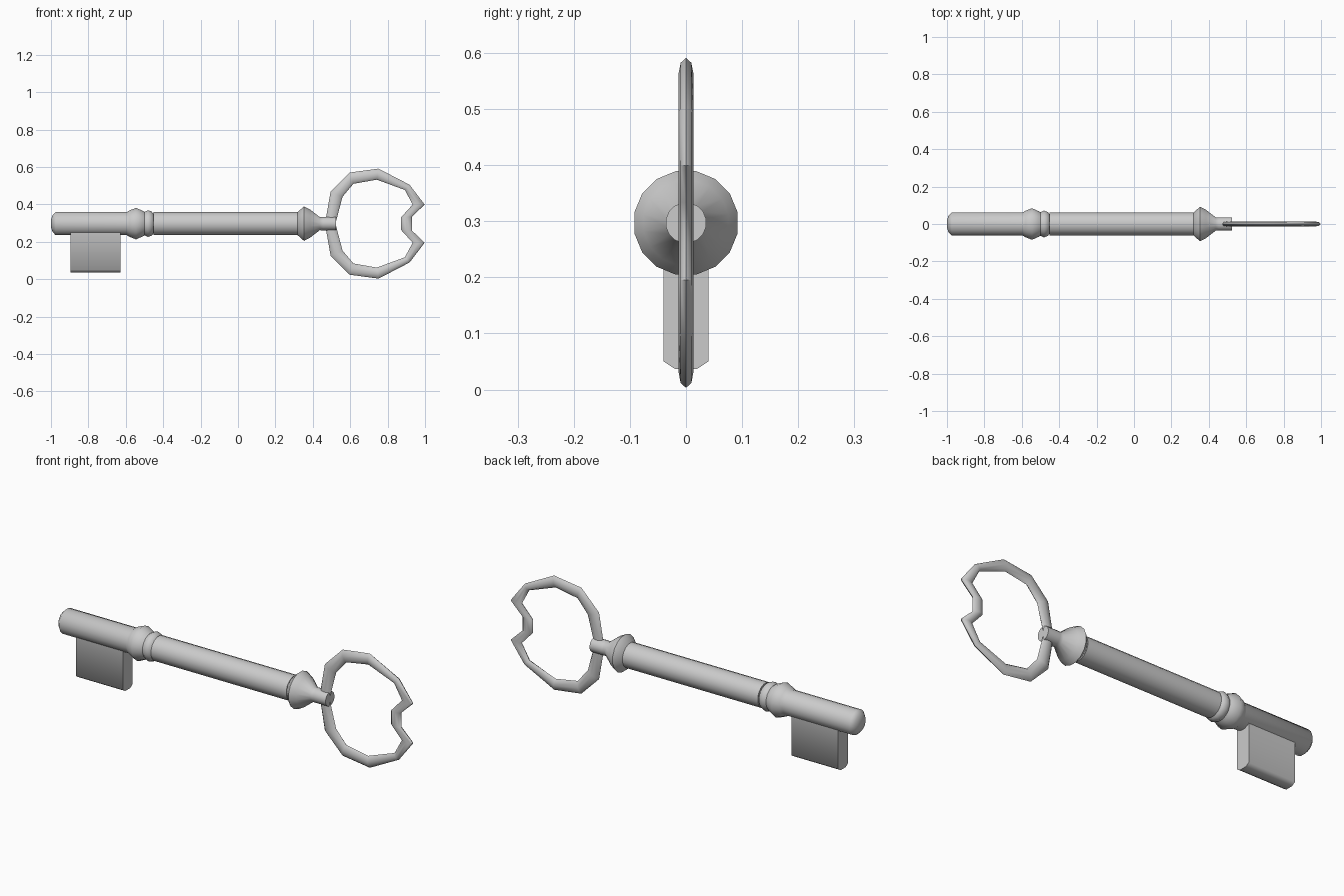
import bpy, bmesh
from math import cos, sin, pi

if "Cube" in bpy.data.objects:
    bpy.data.objects.remove(bpy.data.objects["Cube"])

ZC = 0.297  # height of the key's axis


def finish(name, bm, angle=50):
    bmesh.ops.recalc_face_normals(bm, faces=bm.faces)
    me = bpy.data.meshes.new(name)
    bm.to_mesh(me)
    bm.free()
    ob = bpy.data.objects.new(name, me)
    bpy.context.collection.objects.link(ob)
    bpy.ops.object.select_all(action='DESELECT')
    ob.select_set(True)
    bpy.context.view_layer.objects.active = ob
    bpy.ops.object.shade_smooth_by_angle(angle=angle * pi / 180)
    return ob


def bridge(bm, a, b):
    n = len(a)
    for i in range(n):
        j = (i + 1) % n
        bm.faces.new((a[i], a[j], b[j], b[i]))


def turned(name, profile, sides=16):
    """Closed solid of revolution about the x axis, from (x, radius) pairs."""
    bm = bmesh.new()
    rings = []
    for x, r in profile:
        rings.append([bm.verts.new((x, r * cos(2 * pi * (i + .5) / sides),
                                    ZC + r * sin(2 * pi * (i + .5) / sides)))
                      for i in range(sides)])
    for a, b in zip(rings, rings[1:]):
        bridge(bm, a, b)
    bm.faces.new(rings[0])
    bm.faces.new(rings[-1])
    return finish(name, bm)


# Shaft tip with the turned double collar
turned("tip_and_collar", [(-1, .02), (-.992, .045), (-.975, .063), (-.595, .063),
                          (-.58, .072), (-.545, .086), (-.51, .07), (-.5, .064),
                          (-.482, .073), (-.462, .066), (-.453, .055), (-.44, .055)])

# Main shaft
turned("shaft", [(-.452, .063), (.34, .063)])

# Conical shoulder and the neck that holds the bow
turned("shoulder", [(.315, .06), (.353, .094), (.385, .077), (.437, .036),
                    (.455, .0365), (.524, .0365)])

# Bow: paired outer / inner outline points of the upper half, mirrored below
half = [((.465, 0), (.521, 0)), ((.495, .171), (.559, .144)),
        ((.596, .273), (.617, .213)), ((.751, .294), (.742, .235)),
        ((.917, .208), (.892, .180)), ((.998, .102), (.934, .102)),
        ((.93, .037), (.872, .034))]
loop = half + [((o[0], -o[1]), (i[0], -i[1])) for o, i in reversed(half[1:])]
bm = bmesh.new()
rings = []
for (ox, oz), (ix, iz) in loop:
    cx, cz, hx, hz = (ox + ix) / 2, (oz + iz) / 2, (ox - ix) / 2, (oz - iz) / 2
    rings.append([bm.verts.new((cx + hx * cos(t), .0135 * sin(t), ZC + cz + hz * cos(t)))
                  for t in (2 * pi * k / 8 for k in range(8))])
for k in range(len(rings)):
    bridge(bm, rings[k - 1], rings[k])
finish("bow", bm, 60)

# Bit: plate with chamfered lower edges
section = [(-.04, .29), (-.04, .05), (-.02, .037), (.02, .037), (.04, .05), (.04, .29)]
bm = bmesh.new()
ends = [[bm.verts.new((x, y, z)) for y, z in section] for x in (-.895, -.628)]
bridge(bm, *ends)
for e in ends:
    bm.faces.new(e)
finish("bit", bm, 60)

# Stand the model on z = 0
for ob in bpy.context.scene.objects:
    ob.location.z -= ZC - .294 - .003
